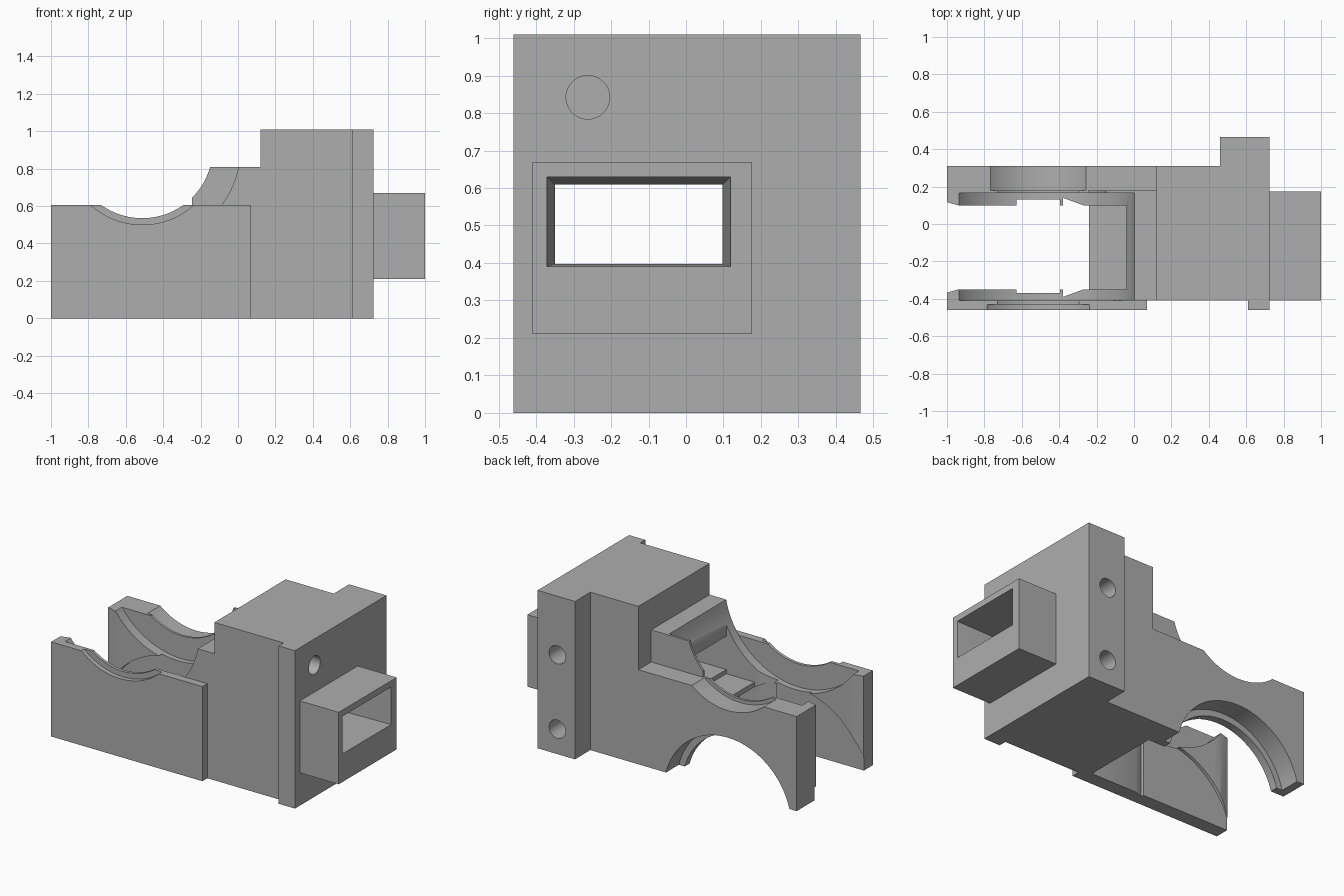
import bpy, bmesh, math
from mathutils import Matrix, Vector

cube = bpy.data.objects.get("Cube")
if cube:
    bpy.data.objects.remove(cube, do_unlink=True)

grey = bpy.data.materials.new("plain grey")
grey.use_nodes = True
grey.diffuse_color = (0.42, 0.42, 0.42, 1)
grey.node_tree.nodes["Principled BSDF"].inputs["Base Color"].default_value = (0.42, 0.42, 0.42, 1)


def to_object(name, bm):
    bmesh.ops.recalc_face_normals(bm, faces=bm.faces)
    mesh = bpy.data.meshes.new(name)
    bm.to_mesh(mesh)
    bm.free()
    mesh.materials.append(grey)
    ob = bpy.data.objects.new(name, mesh)
    bpy.context.scene.collection.objects.link(ob)
    return ob


def box(name, x, y, z):
    bm = bmesh.new()
    bmesh.ops.create_cube(bm, size=1)
    for v in bm.verts:
        v.co = Vector([(r[0] + r[1]) / 2 + c * (r[1] - r[0]) for c, r in zip(v.co, (x, y, z))])
    return to_object(name, bm)


def cylinder(name, axis, radius, centre, span, sides=96):
    """Cylinder along x or y; centre gives the other two coordinates."""
    bm = bmesh.new()
    bmesh.ops.create_cone(bm, cap_ends=True, segments=sides, radius1=radius, radius2=radius,
                          depth=span[1] - span[0])
    mid = sum(span) / 2
    if axis == "x":
        rot, pos = Matrix.Rotation(math.pi / 2, 4, "Y"), (mid, centre[0], centre[1])
    else:
        rot, pos = Matrix.Rotation(math.pi / 2, 4, "X"), (centre[0], mid, centre[1])
    bm.transform(Matrix.Translation(pos) @ rot)
    return to_object(name, bm)


def prism(name, outline, z):
    """Plan outline (x, y) extruded over a height range."""
    bm = bmesh.new()
    face = bm.faces.new([bm.verts.new((x, y, z[0])) for x, y in outline])
    top = bmesh.ops.extrude_face_region(bm, geom=[face])["geom"]
    for v in top:
        if isinstance(v, bmesh.types.BMVert):
            v.co.z = z[1]
    return to_object(name, bm)


def combine(target, other, operation):
    mod = target.modifiers.new("shape", "BOOLEAN")
    mod.operation, mod.solver, mod.object = operation, "EXACT", other
    graph = bpy.context.evaluated_depsgraph_get()
    mesh = bpy.data.meshes.new_from_object(target.evaluated_get(graph))
    target.modifiers.clear()
    target.data = mesh
    bpy.data.objects.remove(other, do_unlink=True)


# Solid blocks: tall housing, lower body, raised step, front plate, flanges, end tube
body = box("bracket_body", (-1, 0.3), (-0.41, 0.31), (0, 0.605))
for block in (
    box("housing", (0.12, 0.72), (-0.41, 0.31), (0, 1.01)),
    box("step", (-0.245, 0.2), (-0.41, 0.18), (0.3, 0.81)),
    box("front_plate", (-1, 0.07), (-0.46, -0.38), (0, 0.605)),
    box("front_flange", (0.61, 0.725), (-0.46, 0), (0, 1.01)),
    box("back_flange", (0.46, 0.725), (0, 0.465), (0, 1.01)),
    box("end_tube", (0.6, 1), (-0.41, 0.175), (0.21, 0.67)),
):
    combine(body, block, "UNION")

# Channel between the side walls, leaving a shelf against the housing
AX, UP, LOW = -0.512, 0.913, -0.11
cuts = [
    box("channel", (-1.2, -0.24), (-0.35, 0.10), (-0.2, 1.2)),
    box("channel_top", (-0.3, -0.04), (-0.35, 0.10), (0.37, 0.9)),
    # Round pockets above and below
    cylinder("upper_pocket", "y", 0.525, (AX, UP), (-0.41, 0.165)),
    cylinder("lower_pocket", "y", 0.525, (AX, LOW), (-0.37, 0.13)),
    # Stepped round notches in the wall tops
    cylinder("notch_front_outer", "y", 0.413, (AX, UP), (-0.6, -0.43)),
    cylinder("notch_inner", "y", 0.378, (AX, UP), (-0.44, 0.19)),
    cylinder("notch_back_outer", "y", 0.40, (AX, UP), (0.18, 0.5)),
    # Stepped arch under the back wall
    cylinder("arch_inner", "y", 0.41, (AX, LOW), (0.0, 0.2)),
    cylinder("arch_outer", "y", 0.45, (AX, LOW), (0.18, 0.5)),
]

# Small ramps in the inner wall faces, mirrored about the channel middle
MID = -0.125
for side in (-1, 1):
    for ramp in ([(-0.27, 0.225), (-0.38, 0.265), (-0.38, 0.1), (-0.27, 0.1)],
                 [(-0.94, 0.225), (-1.1, 0.27), (-1.1, 0.1), (-0.94, 0.1)]):
        cuts.append(prism("ramp", [(x, MID + side * y) for x, y in ramp], (-0.2, 0.7)))

# Screw holes in the end and back of the flange
for y in (-0.262, 0.04):
    cuts.append(cylinder("end_hole", "x", 0.058, (y, 0.842), (0.4, 0.9), 48))
for z in (0.16, 0.635):
    cuts.append(cylinder("back_hole", "y", 0.058, (0.585, z), (0.2, 0.6), 48))

# Rectangular passage, tapered inside the tube
passage = box("passage", (-0.1, 1), (-0.35, 0.098), (0.397, 0.61))
cuts.append(passage)
bm = bmesh.new()
bmesh.ops.create_cube(bm, size=1)
for v in bm.verts:
    out = v.co.x > 0
    half_y, half_z = (0.245, 0.12) if out else (0.224, 0.1065)
    v.co = Vector((1.0005 if out else 0.72,
                   -0.126 + math.copysign(half_y, v.co.y),
                   (0.51 if out else 0.5035) + math.copysign(half_z, v.co.z)))
cuts.append(to_object("passage_mouth", bm))

for cutter in cuts:
    combine(body, cutter, "DIFFERENCE")

# Smooth round surfaces with crisp edges
bpy.ops.object.select_all(action="DESELECT")
body.select_set(True)
bpy.context.view_layer.objects.active = body
bpy.ops.object.shade_smooth_by_angle(angle=math.radians(25))
